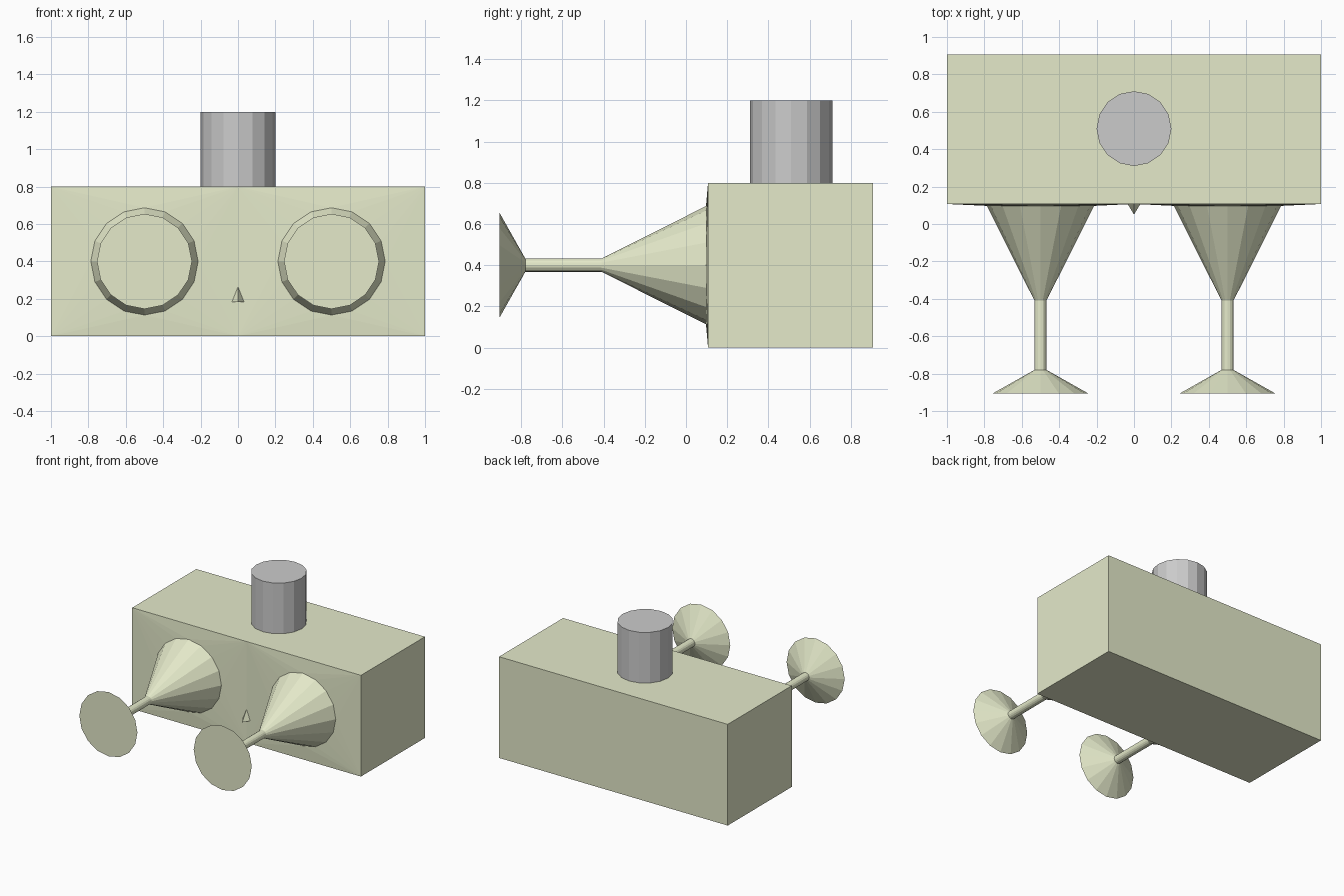
import bpy, bmesh, math

if "Cube" in bpy.data.objects:
    bpy.data.objects.remove(bpy.data.objects["Cube"])

SIDES = 16
Y0, Y1, H = 0.107, 0.907, 0.8     # box front, back and height


def make_object(name, bm, mat=None):
    bmesh.ops.recalc_face_normals(bm, faces=bm.faces)
    me = bpy.data.meshes.new(name)
    bm.to_mesh(me)
    bm.free()
    ob = bpy.data.objects.new(name, me)
    bpy.context.collection.objects.link(ob)
    if mat:
        me.materials.append(mat)
    return ob


def ring(bm, x, y, z, r):
    return [bm.verts.new((x + r * math.cos(a), y, z + r * math.sin(a)))
            for a in (2 * math.pi * i / SIDES for i in range(SIDES))]


olive = bpy.data.materials.new("olive")
olive.diffuse_color = (0.78, 0.82, 0.59, 1)
olive.use_nodes = True
olive.node_tree.nodes["Principled BSDF"].inputs["Base Color"].default_value = olive.diffuse_color

# Right half of the body: open-sided box
bm = bmesh.new()
front = [bm.verts.new((x, Y0, z)) for x, z in ((0, 0), (1, 0), (1, H), (0, H))]
back = [bm.verts.new((x, Y1, z)) for x, z in ((0, 0), (1, 0), (1, H), (0, H))]
for i in range(3):
    bm.faces.new((front[i], front[i + 1], back[i + 1], back[i]))
bm.faces.new(back)

# Front panel filled around the horn's base ring
base = ring(bm, 0.5, Y0, 0.4, 0.287)
edges = []
for loop in (front, base):
    for i, v in enumerate(loop):
        w = loop[(i + 1) % len(loop)]
        edges.append(bm.edges.get((v, w)) or bm.edges.new((v, w)))
bmesh.ops.triangle_fill(bm, edges=edges, use_beauty=True, use_dissolve=False,
                        normal=(0, -1, 0))
for v in base:
    v.co.y = 0.097

# Horn: cone, thin stem and flared end
prev = base
for y, r in ((-0.41, 0.032), (-0.78, 0.032), (-0.905, 0.254)):
    cur = ring(bm, 0.5, y, 0.4, r)
    for i in range(SIDES):
        j = (i + 1) % SIDES
        bm.faces.new((prev[i], prev[j], cur[j], cur[i]))
    prev = cur
bm.faces.new(prev)
body = make_object("body_with_horns", bm, olive)
mod = body.modifiers.new("mirror", 'MIRROR')
mod.use_clip = True

# Small pointed nose
bm = bmesh.new()
top, left, right, tip = [bm.verts.new(c) for c in (
    (0, Y0, 0.265), (-0.034, Y0, 0.182), (0.034, Y0, 0.182), (0, 0.05, 0.182))]
for f in ((top, left, tip), (top, tip, right), (left, right, tip)):
    bm.faces.new(f)
make_object("nose", bm, olive)

# Grey cylinder on top
bpy.ops.mesh.primitive_cylinder_add(vertices=SIDES, radius=0.2, depth=0.4,
                                    location=(0, 0.51, 1.0))
bpy.context.object.name = "top_cylinder"
